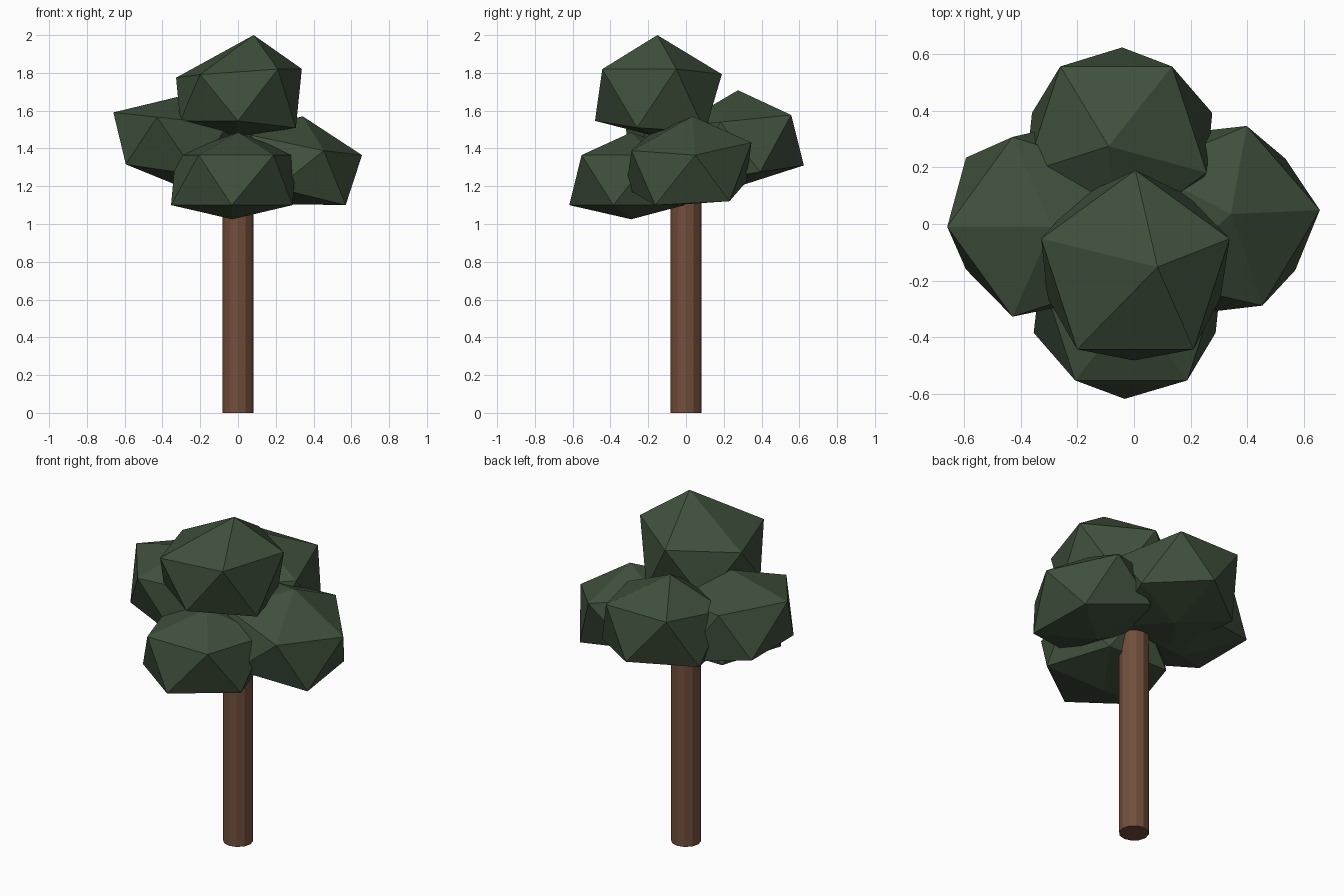
import bpy, bmesh, math

if "Cube" in bpy.data.objects:
    bpy.data.objects.remove(bpy.data.objects["Cube"])


def material(name, rgb):
    m = bpy.data.materials.new(name)
    m.diffuse_color = (*rgb, 1)
    m.use_nodes = True
    m.node_tree.nodes["Principled BSDF"].inputs["Base Color"].default_value = m.diffuse_color
    return m


leaf = material("leaf_green", (0.05, 0.08, 0.045))
bark = material("bark_brown", (0.17, 0.077, 0.045))


def ring(bm, cx, cy, cz, r, sx, sy, start):
    """Five corners around a centre, tilted by slopes sx and sy."""
    out = []
    for k in range(5):
        a = math.radians(start + 72 * k)
        dx, dy = r * math.cos(a), r * math.sin(a)
        out.append(bm.verts.new((cx + dx, cy + dy, cz + dx * sx + dy * sy)))
    return out


def foliage(name, angle, apex, upper, lower, bottom):
    """Uneven flat-bottomed icosahedron clump."""
    bm = bmesh.new()
    t, b = bm.verts.new(apex), bm.verts.new(bottom)
    u = ring(bm, *upper, angle)
    l = ring(bm, *lower, angle + 36)
    for k in range(5):
        n = (k + 1) % 5
        bm.faces.new((t, u[k], u[n]))
        bm.faces.new((u[k], l[k], u[n]))
        bm.faces.new((l[k], l[n], u[n]))
        bm.faces.new((b, l[n], l[k]))
    bmesh.ops.recalc_face_normals(bm, faces=bm.faces)
    me = bpy.data.meshes.new(name)
    bm.to_mesh(me)
    bm.free()
    me.materials.append(leaf)
    bpy.context.collection.objects.link(bpy.data.objects.new(name, me))


# Foliage clumps: rings are centre xyz, radius, slope x, slope y
foliage("top_foliage", 90, (0.083, -0.152, 2.0),
        (0.005, -0.16, 1.80, 0.35, 0.07, -0.02),
        (0.0, -0.16, 1.52, 0.322, -0.06, -0.08), (0.0, -0.16, 1.465))
foliage("front_foliage", 90, (0.0, -0.29, 1.485),
        (-0.01, -0.28, 1.365, 0.337, 0, 0),
        (-0.033, -0.28, 1.10, 0.338, 0, 0), (-0.03, -0.29, 1.025))
foliage("right_foliage", 5, (0.343, 0.035, 1.57),
        (0.323, 0.02, 1.43, 0.335, -0.2, 0.05),
        (0.282, 0.01, 1.18, 0.336, -0.26, 0.03), (0.26, 0.0, 1.105))
foliage("left_foliage", 180, (-0.29, -0.01, 1.68),
        (-0.326, -0.01, 1.555, 0.334, -0.107, 0),
        (-0.322, 0.037, 1.275, 0.336, -0.15, 0), (-0.31, 0.03, 1.20))
foliage("back_foliage", 270, (-0.09, 0.275, 1.708),
        (-0.063, 0.285, 1.55, 0.336, 0, 0.1),
        (-0.042, 0.289, 1.26, 0.335, 0, 0.15), (-0.05, 0.28, 1.20))

# Trunk
bpy.ops.mesh.primitive_cylinder_add(vertices=12, radius=0.081, depth=1.35,
                                    location=(0, 0, 0.675))
trunk = bpy.context.object
trunk.name = "trunk"
trunk.data.materials.append(bark)
